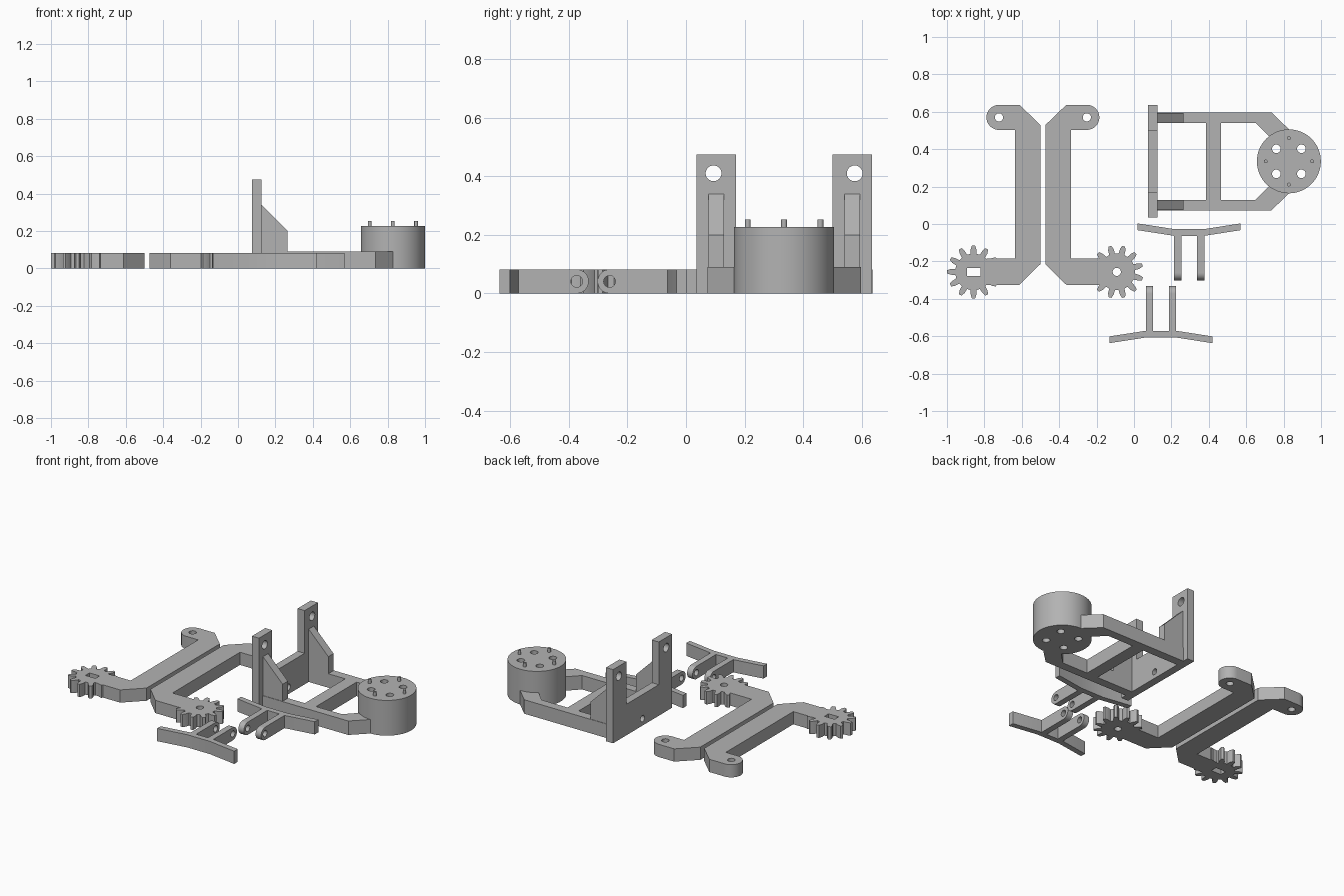
import bpy, bmesh, math

if "Cube" in bpy.data.objects:
    bpy.data.objects.remove(bpy.data.objects["Cube"])

grey = bpy.data.materials.new("plain grey")
grey.diffuse_color = (0.45, 0.45, 0.45, 1)
grey.use_nodes = True
grey.node_tree.nodes["Principled BSDF"].inputs["Base Color"].default_value = grey.diffuse_color

H = 0.082          # thickness of the flat arms and fingers
FRAME_H = 0.09     # thickness of the motor frame
MID_Y = 0.335      # symmetry line of the motor frame
AXIS_X = -0.487    # symmetry line of the two arms


def circle(cx, cy, r, n=32):
    return [(cx + r * math.cos(2 * math.pi * i / n), cy + r * math.sin(2 * math.pi * i / n))
            for i in range(n)]


def rect(x0, x1, y0, y1):
    return [(x0, y0), (x1, y0), (x1, y1), (x0, y1)]


def prism(name, outline, lo, hi, holes=(), axis='z'):
    """Filled outline with holes, extruded from lo to hi along an axis."""
    curve = bpy.data.curves.new(name, 'CURVE')
    curve.dimensions = '2D'
    curve.fill_mode = 'BOTH'
    curve.extrude = (hi - lo) / 2
    for loop in [outline, *holes]:
        s = curve.splines.new('POLY')
        s.points.add(len(loop) - 1)
        for p, (a, b) in zip(s.points, loop):
            p.co = (a, b, 0, 1)
        s.use_cyclic_u = True
    ob = bpy.data.objects.new(name, curve)
    bpy.context.collection.objects.link(ob)
    bpy.ops.object.select_all(action='DESELECT')
    ob.select_set(True)
    bpy.context.view_layer.objects.active = ob
    bpy.ops.object.convert(target='MESH')
    ob = bpy.context.object
    bm = bmesh.new()
    bm.from_mesh(ob.data)
    mid = (lo + hi) / 2
    for v in bm.verts:
        a, b, c = v.co
        v.co = {'z': (a, b, c + mid), 'x': (c + mid, a, b), 'y': (a, c + mid, b)}[axis]
    bmesh.ops.remove_doubles(bm, verts=bm.verts, dist=1e-5)
    bmesh.ops.recalc_face_normals(bm, faces=bm.faces)
    bm.to_mesh(ob.data)
    bm.free()
    ob.data.materials.clear()
    ob.data.materials.append(grey)
    bpy.ops.object.shade_smooth_by_angle(angle=math.radians(30))
    return ob


def gear_outline(cx, cy, phase, teeth=12, root=0.098, tip=0.142):
    pts = []
    for i in range(teeth):
        a = phase + 2 * math.pi * i / teeth
        for da, r in ((-0.165, root), (-0.125, 0.122), (-0.06, tip),
                      (0.06, tip), (0.125, 0.122), (0.165, root)):
            pts.append((cx + r * math.cos(a + da), cy + r * math.sin(a + da)))
    return pts


# Mirrored arms: rounded eye at the back, bar, and a foot that meets the gear
GEAR_Y = -0.256
for side, label, gear_d in ((-1, "left", 0.371), (1, "right", 0.395)):
    def fx(d):
        return AXIS_X + side * d
    eye = [(0.235 - 0.067 * math.sin(t), 0.57 + 0.067 * math.cos(t))
           for t in [math.pi * i / 16 for i in range(17)]]
    arm = [(fx(0.47 - d), y) for d, y in eye]
    arm += [(fx(d), y) for d, y in ((0.149, 0.503), (0.149, -0.184), (gear_d - 0.07, -0.184),
                                    (gear_d - 0.07, -0.325), (0.125, -0.325), (0.014, -0.215),
                                    (0.014, 0.53), (0.125, 0.637))]
    prism(label + "_arm", arm, 0, H, [circle(fx(0.235), 0.57, 0.022)])
    gx = fx(gear_d)
    bore = (rect(gx - 0.036, gx + 0.036, GEAR_Y - 0.021, GEAR_Y + 0.021) if side < 0
            else circle(gx, GEAR_Y, 0.022))
    prism(label + "_gear", gear_outline(gx, GEAR_Y, 0 if side < 0 else math.pi / 12),
          0, H, [bore])

# Upright bracket plate: two posts joined by a low wall
U = [(0.035, 0), (0.635, 0), (0.635, 0.475), (0.5, 0.475), (0.5, 0.2),
     (0.17, 0.2), (0.17, 0.475), (0.035, 0.475)]
prism("bracket_plate", U, 0.075, 0.125,
      [circle(0.094, 0.41, 0.027), circle(0.576, 0.41, 0.027), circle(MID_Y, 0.045, 0.02)],
      axis='x')

# Frame rails, bent inwards to the motor, with sloped gussets
for s, label in ((1, "back"), (-1, "front")):
    rail = [(0.12, 0.206), (0.65, 0.206), (0.73, 0.126), (0.83, 0.14), (0.84, 0.16),
            (0.735, 0.262), (0.12, 0.262)]
    prism(label + "_rail", [(x, MID_Y + s * d) for x, d in rail], 0, FRAME_H)
    ys = sorted((MID_Y + s * 0.206, MID_Y + s * 0.259))
    prism(label + "_gusset", [(0.12, 0.085), (0.265, 0.085), (0.265, 0.2), (0.125, 0.34),
                              (0.12, 0.34)], ys[0], ys[1], axis='y')
prism("cross_bar", rect(0.386, 0.466, 0.125, 0.545), 0, FRAME_H)

# Motor drum with four bores and four pins
MX, R = 0.828, 0.171
bores = [circle(MX + i * 0.067, MID_Y + j * 0.067, 0.023, 24) for i in (-1, 1) for j in (-1, 1)]
prism("motor_drum", circle(MX, MID_Y, R, 64), 0, 0.227, bores)
for i in range(4):
    a = i * math.pi / 2
    prism("motor_pin", circle(MX + 0.124 * math.cos(a), MID_Y + 0.124 * math.sin(a), 0.01, 16),
          0.22, 0.252)


# Finger pads: bent strip with two eyed lugs
def finger(label, cx, y_tip, s):
    """s is the direction in which the lugs point along y."""
    top = [(-0.275, 0), (-0.082, 0.03), (0.082, 0.03), (0.275, 0)]
    strip = top + [(x, d + 0.036) for x, d in reversed(top)]
    prism(label + "_strip", [(cx + x, y_tip + s * d) for x, d in strip], 0, H)
    r = H / 2
    end = y_tip + s * 0.305
    c = end - s * r
    lug = [(y_tip + s * 0.055, 0)]
    lug += [(c + s * r * math.sin(t), r - r * math.cos(t))
            for t in [math.pi * i / 16 for i in range(17)]]
    lug += [(y_tip + s * 0.055, H)]
    for x0 in (-0.081, 0.042):
        prism(label + "_lug", lug, cx + x0, cx + x0 + 0.039, [circle(c, r, 0.02, 24)], axis='x')


finger("upper_finger", 0.295, 0.003, -1)
finger("lower_finger", 0.144, -0.637, 1)
